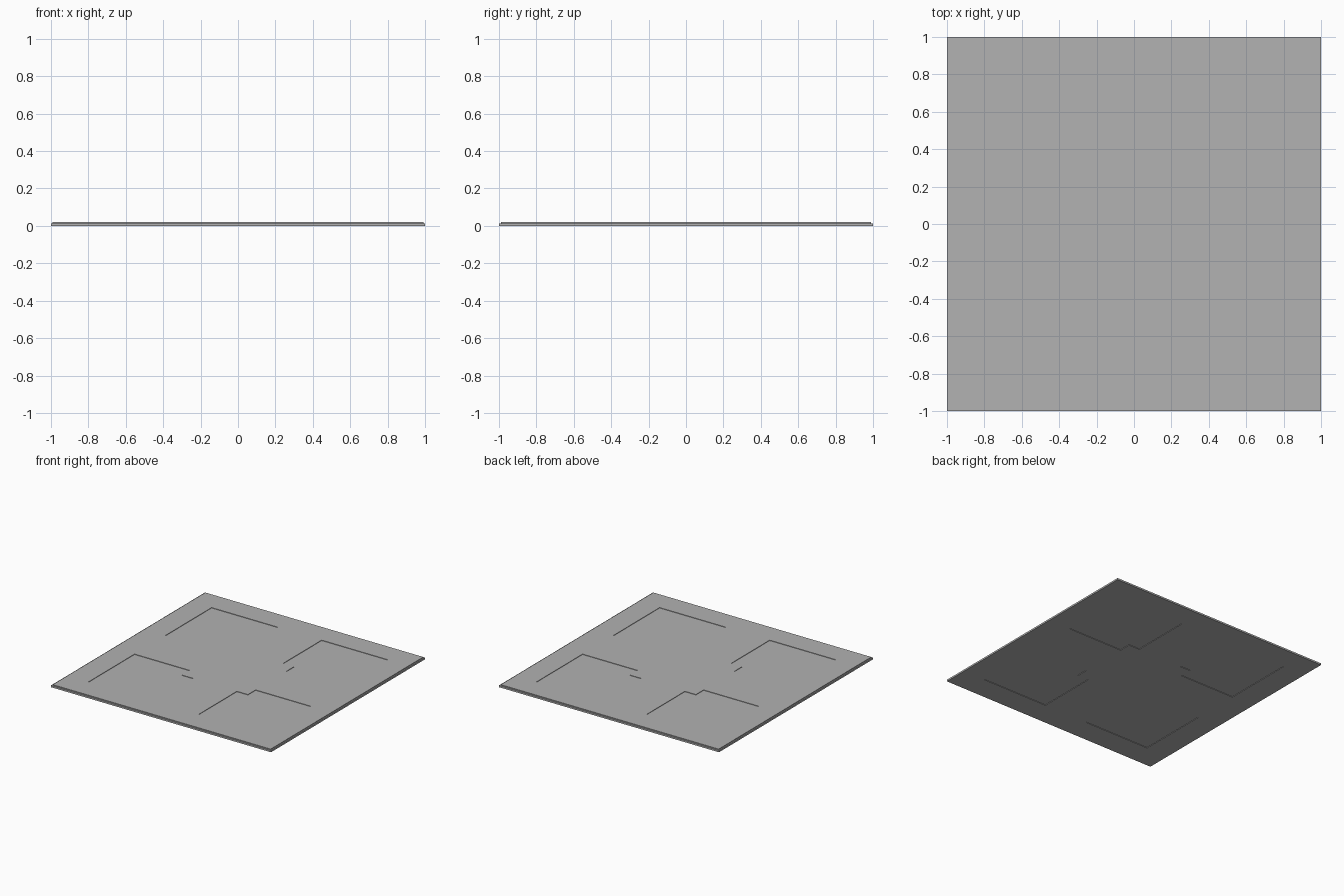
import bpy, bmesh

if "Cube" in bpy.data.objects:
    bpy.data.objects.remove(bpy.data.objects["Cube"])

H = 0.02        # tile thickness
D = 0.004       # depth of the recessed panels on each face


def loft(bm, rings):
    """Closed solid through stacked rings of points."""
    vs = [[bm.verts.new(p) for p in r] for r in rings]
    n = len(rings[0])
    for a, b in zip(vs, vs[1:]):
        for i in range(n):
            j = (i + 1) % n
            bm.faces.new((a[i], a[j], b[j], b[i]))
    bm.faces.new(vs[0][::-1])
    bm.faces.new(vs[-1])


def make_object(name, bm):
    bmesh.ops.recalc_face_normals(bm, faces=bm.faces)
    me = bpy.data.meshes.new(name)
    bm.to_mesh(me)
    bm.free()
    ob = bpy.data.objects.new(name, me)
    bpy.context.collection.objects.link(ob)
    return ob


def square(r, z):
    return [(-r, -r, z), (r, -r, z), (r, r, z), (-r, r, z)]


# Tile with a fine step around the top edge
bm = bmesh.new()
loft(bm, [square(1, 0), square(1, 0.014), square(0.99, 0.014), square(0.99, H)])
tile = make_object("panel_tile", bm)

# Mid grey finish
mat = bpy.data.materials.new("mid_grey")
mat.diffuse_color = (0.445, 0.445, 0.445, 1)
mat.use_nodes = True
mat.node_tree.nodes["Principled BSDF"].inputs["Base Color"].default_value = mat.diffuse_color
tile.data.materials.append(mat)

# Four panel recesses per face, each a square with its inner corner notched
outline = [(0.3, 0.2), (0.8, 0.2), (0.8, 0.8), (0.2, 0.8), (0.2, 0.3), (0.3, 0.3)]
bm = bmesh.new()
for sx in (-1, 1):
    for sy in (-1, 1):
        for z0, z1 in ((-0.05, D), (H - D, H + 0.05)):
            loft(bm, [[(sx * x, sy * y, z) for x, y in outline] for z in (z0, z1)])
cutter = make_object("recess_cutter", bm)
cutter.data.materials.append(mat)
cutter.hide_render = True

# Cut the recesses and apply
mod = tile.modifiers.new("recesses", 'BOOLEAN')
mod.operation = 'DIFFERENCE'
mod.solver = 'EXACT'
mod.object = cutter
bpy.context.view_layer.objects.active = tile
tile.select_set(True)
bpy.ops.object.modifier_apply(modifier=mod.name)
bpy.data.objects.remove(cutter)
